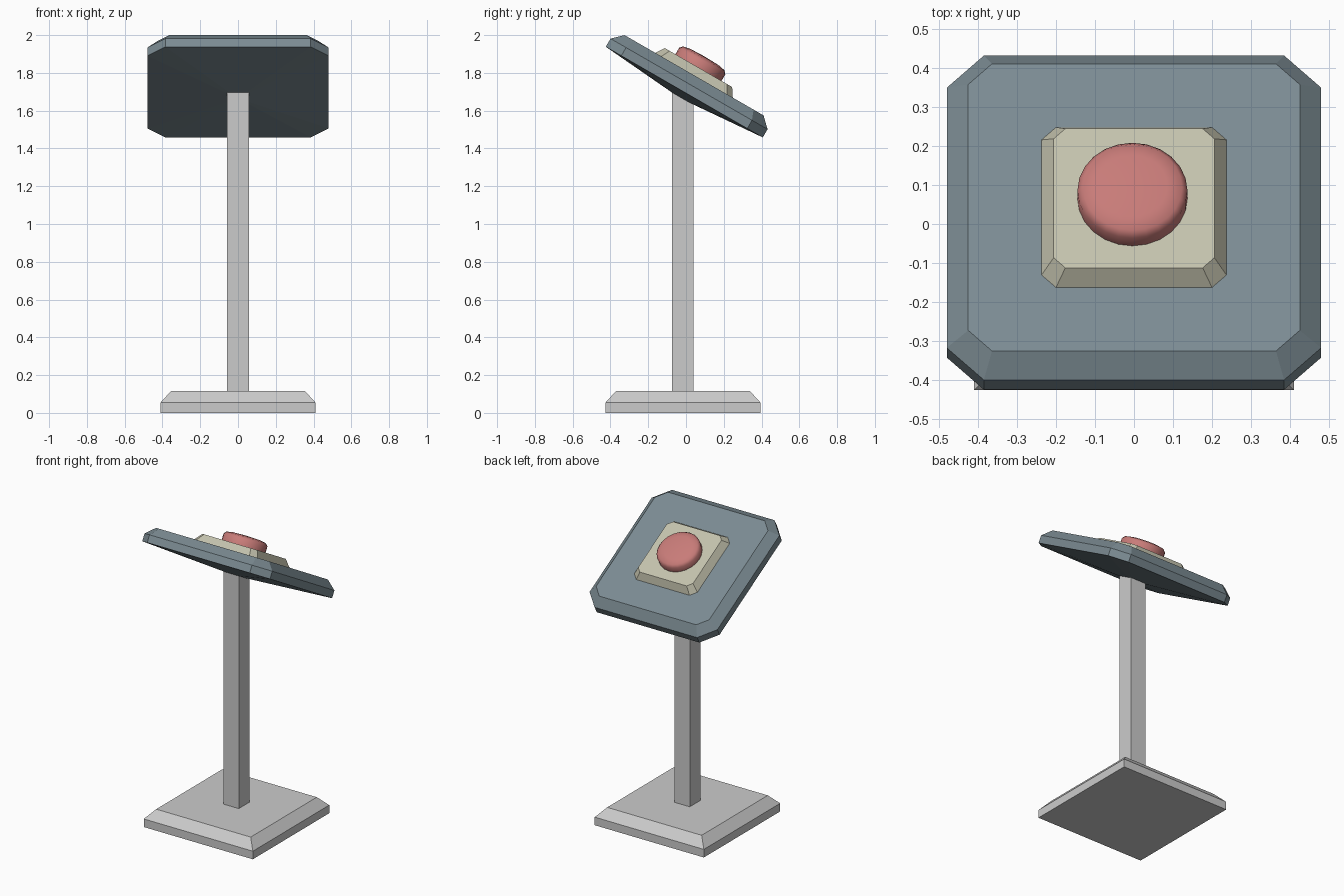
import bpy, bmesh
from math import radians, cos, sin, pi
from mathutils import Matrix

if "Cube" in bpy.data.objects:
    bpy.data.objects.remove(bpy.data.objects["Cube"])

# Tilted frame of the console: origin at the middle of the panel's top face
TILT = Matrix.Translation((0, 0.0425, 1.7875)) @ Matrix.Rotation(radians(-30), 4, 'X')


def material(name, rgb):
    m = bpy.data.materials.new(name)
    m.diffuse_color = (*rgb, 1)
    m.use_nodes = True
    m.node_tree.nodes["Principled BSDF"].inputs["Base Color"].default_value = m.diffuse_color
    return m


def square(h, z, cut=0.0):
    """Square ring of half-size h, optionally with clipped corners."""
    if not cut:
        return [(h, -h, z), (h, h, z), (-h, h, z), (-h, -h, z)]
    c = h - cut
    return [(c, -h, z), (h, -c, z), (h, c, z), (c, h, z),
            (-c, h, z), (-h, c, z), (-h, -c, z), (-c, -h, z)]


def circle(r, z, n=24):
    return [(r * cos(2 * pi * i / n), r * sin(2 * pi * i / n), z) for i in range(n)]


def loft(name, rings, matrix, mat=None, bottom_tip=None, top_tip=None):
    """Skin a stack of rings from bottom to top; ends are flat or pointed."""
    bm = bmesh.new()
    loops = [[bm.verts.new(p) for p in ring] for ring in rings]
    n = len(loops[0])
    for a, b in zip(loops, loops[1:]):
        for i in range(n):
            j = (i + 1) % n
            bm.faces.new((a[i], a[j], b[j], b[i]))
    for loop, tip in ((loops[0], bottom_tip), (loops[-1], top_tip)):
        if tip is None:
            bm.faces.new(loop)
        else:
            v = bm.verts.new((0, 0, tip))
            for i in range(n):
                bm.faces.new((loop[i], loop[(i + 1) % n], v))
    bmesh.ops.recalc_face_normals(bm, faces=bm.faces)
    me = bpy.data.meshes.new(name)
    bm.to_mesh(me)
    bm.free()
    ob = bpy.data.objects.new(name, me)
    ob.matrix_world = matrix
    if mat:
        me.materials.append(mat)
    bpy.context.collection.objects.link(ob)
    return ob


blue_grey = material("blue_grey", (0.20, 0.26, 0.29))
cream = material("cream", (0.55, 0.54, 0.42))
red = material("red", (0.58, 0.20, 0.19))
stand = Matrix.Translation((0, -0.016, 0))

# Floor plate with bevelled top, and square post
loft("base", [square(0.41, 0), square(0.41, 0.055), square(0.355, 0.115)], stand)
loft("post", [square(0.057, 0.11), square(0.057, 1.70)], stand)

# Tilted panel with clipped corners and a shallow pyramid underside
loft("panel", [square(0.48, -0.103, 0.095), square(0.48, -0.053, 0.095),
               square(0.425, 0, 0.061)], TILT, blue_grey, bottom_tip=-0.142)

# Button housing
loft("button_housing", [square(0.237, 0, 0.037), square(0.206, 0.047, 0.03)], TILT, cream)

# Round push button with a softly domed top
button = loft("button", [circle(0.141, 0.04), circle(0.141, 0.087), circle(0.127, 0.103),
                         circle(0.09, 0.111)], TILT @ Matrix.Translation((-0.004, 0, 0)),
              red, top_tip=0.114)
bpy.context.view_layer.objects.active = button
button.select_set(True)
bpy.ops.object.shade_smooth_by_angle(angle=radians(50))
